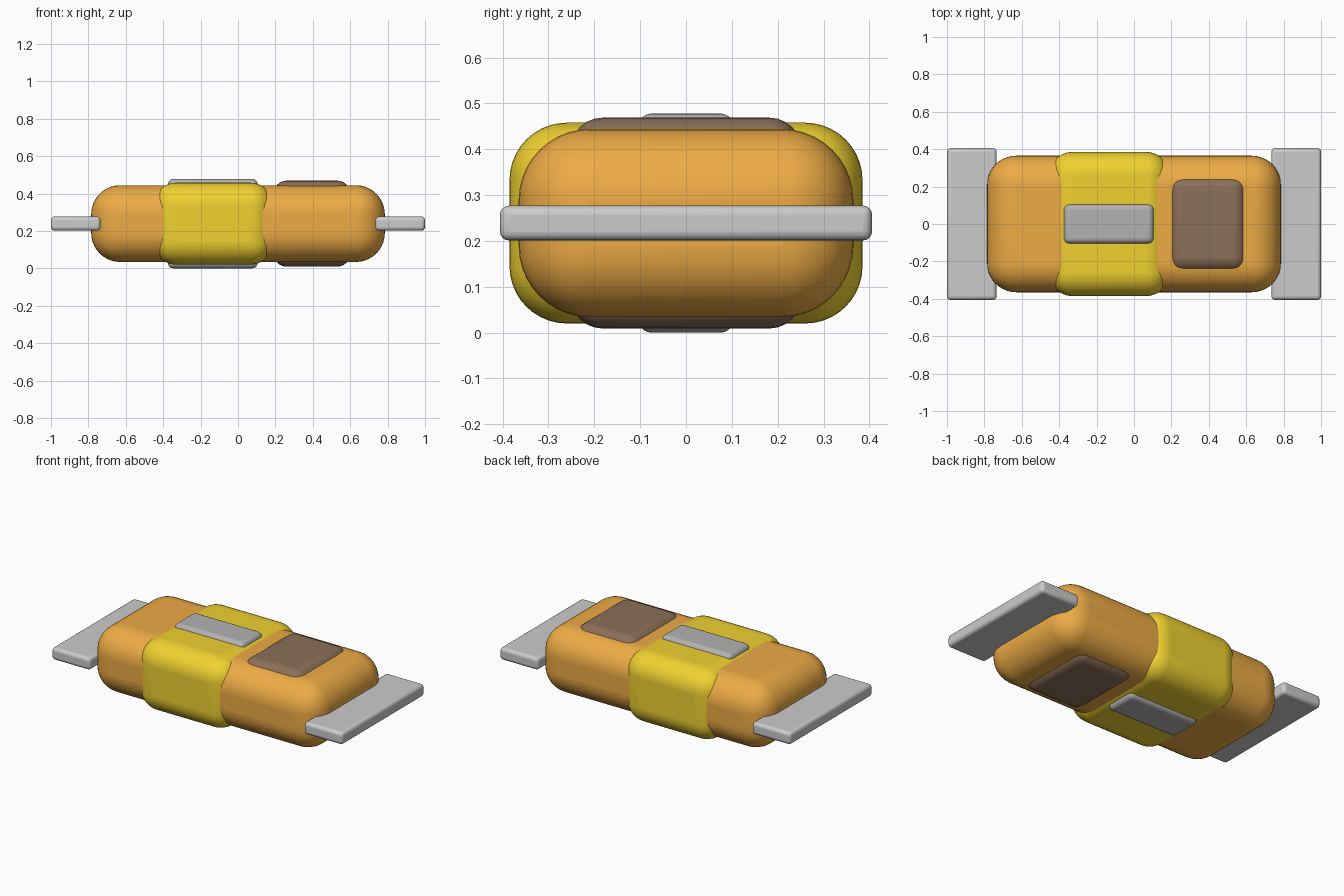
import bpy

if "Cube" in bpy.data.objects:
    bpy.data.objects.remove(bpy.data.objects["Cube"])

MID_Z = 0.239


def material(name, rgb):
    m = bpy.data.materials.new(name)
    m.diffuse_color = (*rgb, 1)
    m.use_nodes = True
    m.node_tree.nodes["Principled BSDF"].inputs["Base Color"].default_value = m.diffuse_color
    return m


def rounded_box(name, x0, x1, width, height, radius, segments, mat=None):
    """Box from x0 to x1, centred on y and on the middle height, with round edges."""
    bpy.ops.mesh.primitive_cube_add(size=1, location=((x0 + x1) / 2, 0, MID_Z))
    ob = bpy.context.object
    ob.name = name
    ob.scale = (x1 - x0, width, height)
    bpy.ops.object.transform_apply(location=False, rotation=False, scale=True)
    bevel = ob.modifiers.new("round", 'BEVEL')
    bevel.width = radius
    bevel.segments = segments
    bevel.limit_method = 'NONE'
    bpy.ops.object.shade_smooth_by_angle()
    if mat:
        ob.data.materials.append(mat)
    return ob


orange = material("orange", (0.85, 0.41, 0.06))
yellow = material("yellow", (0.87, 0.64, 0.03))
brown = material("brown", (0.26, 0.16, 0.10))
grey = material("grey", (0.45, 0.45, 0.45))

# Pillow-shaped body and the wrap around it
rounded_box("body", -0.785, 0.785, 0.73, 0.41, 0.155, 10, orange)
rounded_box("wrap_band", -0.455, 0.19, 0.77, 0.438, 0.125, 10, yellow)

# Raised patches that show on both top and underside
rounded_box("brown_patch", 0.19, 0.60, 0.504, 0.46, 0.07, 6, brown)
rounded_box("label", -0.375, 0.105, 0.21, 0.478, 0.03, 5, grey)

# Flat sealed flaps at both ends
rounded_box("left_flap", -1.0, -0.735, 0.812, 0.076, 0.02, 4)
rounded_box("right_flap", 0.735, 1.0, 0.812, 0.076, 0.02, 4)
